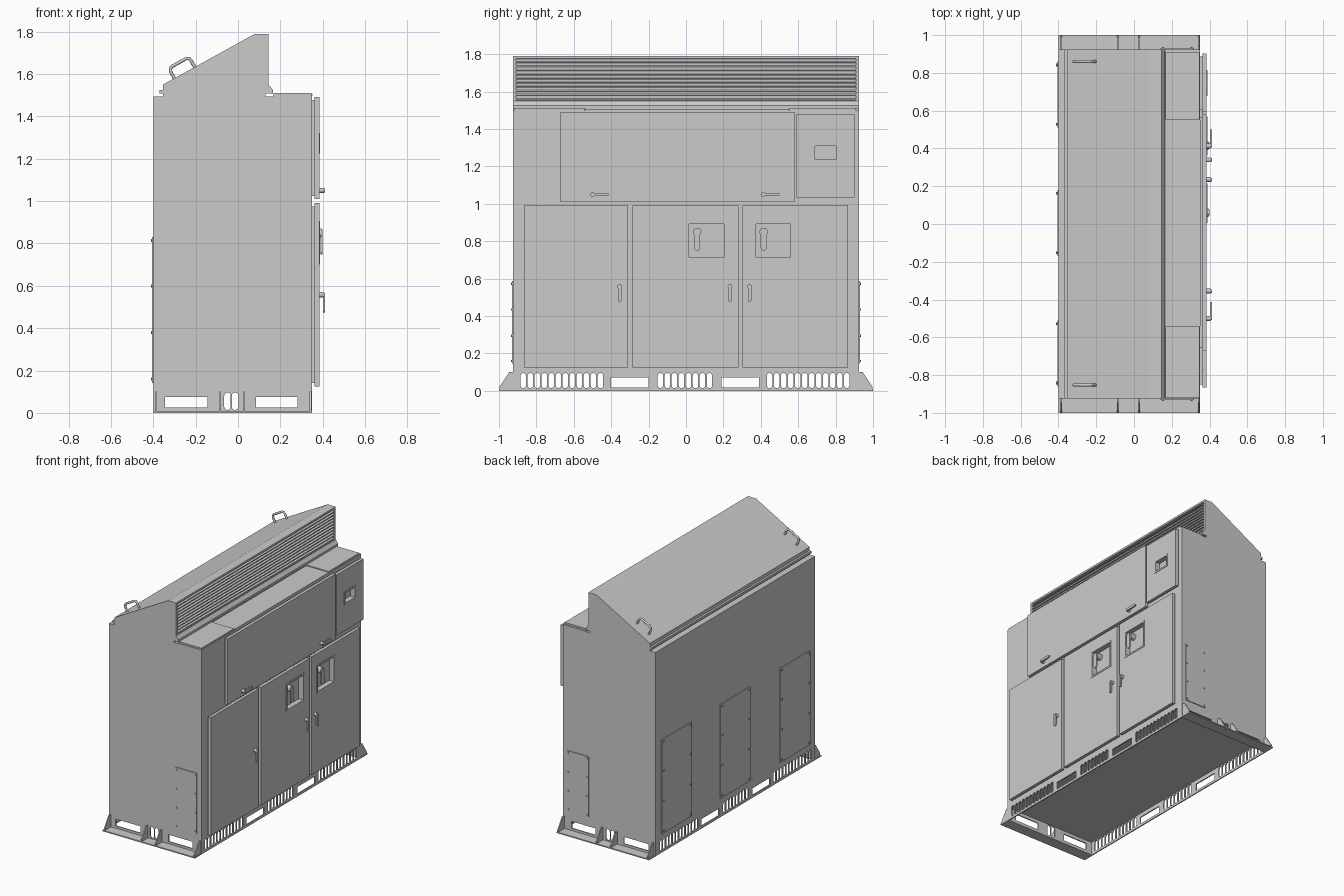
import bpy, bmesh, math
from mathutils import Matrix

if "Cube" in bpy.data.objects:
    bpy.data.objects.remove(bpy.data.objects["Cube"])

AXES = {'x': ((0, 1, 0), (0, 0, 1), (1, 0, 0)),    # outline is (y, z)
        'y': ((1, 0, 0), (0, 0, 1), (0, -1, 0)),   # outline is (x, z)
        'z': ((1, 0, 0), (0, 1, 0), (0, 0, 1))}    # outline is (x, y)


def link(name, mesh):
    ob = bpy.data.objects.new(name, mesh)
    bpy.context.scene.collection.objects.link(ob)
    return ob


def plate(name, axis, lo, hi, outer, holes=()):
    """Flat sheet with holes, spanning lo..hi along an axis."""
    cu = bpy.data.curves.new(name, 'CURVE')
    cu.dimensions, cu.fill_mode, cu.extrude = '2D', 'BOTH', (hi - lo) / 2
    for pts in [outer, *holes]:
        sp = cu.splines.new('POLY')
        sp.points.add(len(pts) - 1)
        for p, (u, v) in zip(sp.points, pts):
            p.co = (u, v, 0, 1)
        sp.use_cyclic_u = True
    tmp = link(name, cu)
    bpy.context.view_layer.update()
    me = bpy.data.meshes.new_from_object(tmp)
    bpy.data.objects.remove(tmp)
    m = Matrix(AXES[axis]).transposed().to_4x4()
    m.translation['xyz'.index(axis)] = (lo + hi) / 2
    me.transform(m)
    bm = bmesh.new()
    bm.from_mesh(me)
    bmesh.ops.remove_doubles(bm, verts=bm.verts, dist=1e-5)
    bmesh.ops.recalc_face_normals(bm, faces=bm.faces)
    bm.to_mesh(me)
    bm.free()
    for p in me.polygons:
        p.use_smooth = False
    return link(name, me)


def rect(u0, u1, v0, v1):
    return [(u0, v0), (u1, v0), (u1, v1), (u0, v1)]


def stadium(a, b, r, n=6):
    """Rounded slot outline around the segment a-b."""
    t = math.atan2(b[1] - a[1], b[0] - a[0])
    return [(c[0] + r * math.cos(t + s + math.pi * i / n), c[1] + r * math.sin(t + s + math.pi * i / n))
            for c, s in ((b, -math.pi / 2), (a, math.pi / 2)) for i in range(n + 1)]


def disc(u, v, r, n=14):
    return [(u + r * math.cos(2 * math.pi * i / n), v + r * math.sin(2 * math.pi * i / n)) for i in range(n)]


def ring(name, x0, x1, r, w):
    y0, y1, z0, z1 = r
    plate(name, 'x', x0, x1, rect(*r), [rect(y0 + w, y1 - w, z0 + w, z1 - w)])


def lever(name, hub, tip, r, x0, x1):
    plate(name + "_hub", 'x', x0, x1 - 0.006, disc(*hub, r * 1.4))
    plate(name + "_grip", 'x', x1 - 0.01, x1, stadium(hub, tip, r))


# cabinet and sloping hood in one side profile
body = plate("cabinet_body", 'y', -0.925, 0.925, [
    (-0.40, 0.1), (0.35, 0.1), (0.35, 1.5), (0.165, 1.5), (0.165, 1.495), (0.13, 1.495),
    (0.13, 1.508), (0.165, 1.508), (0.165, 1.525), (0.145, 1.55), (0.145, 1.79), (0.08, 1.79),
    (-0.355, 1.55), (-0.355, 1.525), (-0.37, 1.525), (-0.37, 1.508), (-0.355, 1.508),
    (-0.355, 1.495), (-0.40, 1.495)])

# louver recess
cutter = plate("louver_cutter", 'x', 0.118, 0.2, rect(-0.908, 0.908, 1.555, 1.776))
cutter.hide_render = True
mod = body.modifiers.new("louver_recess", 'BOOLEAN')
mod.operation, mod.object, mod.solver = 'DIFFERENCE', cutter, 'EXACT'
bpy.context.view_layer.update()
body.data = bpy.data.meshes.new_from_object(body.evaluated_get(bpy.context.evaluated_depsgraph_get()))
body.modifiers.clear()
bpy.data.objects.remove(cutter)

# louver slats
for i in range(10):
    z = 1.558 + i * 0.0218
    plate("louver_slat", 'y', -0.908, 0.908, [(0.144, z), (0.144, z + 0.006), (0.118, z + 0.02), (0.118, z + 0.014)])

# roof ledge covers
plate("roof_ledge", 'z', 1.5, 1.506, rect(0.167, 0.352, -0.54, 0.55))
for y0, y1 in ((-0.92, -0.543), (0.553, 0.91)):
    plate("roof_cover", 'z', 1.5, 1.511, rect(0.167, 0.348, y0, y1))

# plinth side walls with slots and fork pockets
slots = [(-0.87 + 0.0375 * i) for i in range(12)] + [(-0.137 + 0.0375 * i) for i in range(8)] \
    + [(0.447 + 0.0375 * i) for i in range(12)]
side_holes = [stadium((y, 0.029), (y, 0.081), 0.0145) for y in slots]
side_holes += [rect(-0.4, -0.2, 0.018, 0.07), rect(0.19, 0.39, 0.018, 0.07)]
for x in (-0.40, 0.342):
    plate("plinth_side", 'x', x, x + 0.008, rect(-0.925, 0.925, 0, 0.1), side_holes)

# plinth ends, foot flanges, gussets and end hatches
end_holes = [rect(-0.345, -0.145, 0.025, 0.075), rect(0.085, 0.28, 0.025, 0.075)]
end_holes += [stadium((x, 0.029), (x, 0.081), 0.0155) for x in (-0.05, -0.014)]
for s in (-1, 1):
    def yspan(a, b):
        return sorted((s * a, s * b))
    plate("plinth_end", 'y', *yspan(0.917, 0.925), rect(-0.392, 0.342, 0, 0.1), end_holes)
    plate("foot_flange", 'z', 0, 0.008, rect(-0.40, 0.35, *yspan(0.915, 1.0)))
    for x in (-0.39, -0.09, 0.025, 0.338):
        plate("foot_gusset", 'x', x, x + 0.008,
              [(s * 0.925, 0.008), (s * 0.998, 0.008), (s * 0.998, 0.02), (s * 0.945, 0.1), (s * 0.925, 0.1)])
    plate("end_hatch", 'y', *yspan(0.925, 0.931), rect(0.14, 0.317, 0.145, 0.588))
    for x in (0.153, 0.304):
        for z in (0.16, 0.295, 0.435, 0.573):
            plate("end_hatch_screw", 'y', *yspan(0.931, 0.936), disc(x, z, 0.006, 8))

# rear hatches
for yc in (-0.685, 0.005, 0.685):
    plate("rear_hatch", 'x', -0.406, -0.40, rect(yc - 0.175, yc + 0.175, 0.14, 0.83))
    for dy in (-0.157, 0.157):
        for z in (0.16, 0.38, 0.6, 0.815):
            plate("rear_hatch_screw", 'x', -0.412, -0.406, disc(yc + dy, z, 0.007, 8))

# doors: (y0, y1, z0, z1), openings; each sits on an inset gasket
doors = [("lower_door", (-0.865, -0.31, 0.125, 0.99), []),
         ("lower_door", (-0.285, 0.28, 0.125, 0.99), [(0.005, 0.215, 0.70, 0.905)]),
         ("lower_door", (0.303, 0.865, 0.125, 0.99), [(0.362, 0.57, 0.70, 0.905)]),
         ("upper_door", (-0.67, 0.58, 1.01, 1.492), []),
         ("control_panel", (0.592, 0.902, 1.035, 1.48), [(0.677, 0.815, 1.225, 1.322)])]
for name, r, openings in doors:
    plate(name, 'x', 0.362, 0.385, rect(*r), [rect(*o) for o in openings])
    ring(name + "_gasket", 0.35, 0.362, (r[0] + 0.015, r[1] - 0.015, r[2] + 0.015, r[3] - 0.015), 0.015)
    for o in openings:
        ring(name + "_window_frame", 0.35, 0.388, o, 0.012)

# rotary levers inside the window frames
for y in (0.06, 0.415):
    lever("switch_lever", (y, 0.85), (y, 0.765), 0.016, 0.35, 0.40)

# door levers, upright and horizontal
for y in (-0.355, 0.235, 0.34):
    lever("door_lever", (y, 0.558), (y, 0.484), 0.009, 0.385, 0.412)
for y in (-0.50, 0.413):
    lever("upper_lever", (y, 1.05), (y + 0.078, 1.05), 0.009, 0.385, 0.412)

# lifting handles on the hood slope
for y in (-0.852, 0.86):
    cu = bpy.data.curves.new("lifting_handle", 'CURVE')
    cu.dimensions, cu.bevel_depth, cu.bevel_resolution, cu.use_fill_caps = '3D', 0.008, 2, True
    path = [(-0.298, 1.575), (-0.319, 1.613), (-0.318, 1.628), (-0.310, 1.637),
            (-0.245, 1.673), (-0.233, 1.674), (-0.223, 1.666), (-0.202, 1.628)]
    sp = cu.splines.new('POLY')
    sp.points.add(len(path) - 1)
    for p, (x, z) in zip(sp.points, path):
        p.co = (x, y, z, 1)
    tmp = link("lifting_handle_path", cu)
    bpy.context.view_layer.update()
    me = bpy.data.meshes.new_from_object(tmp)
    bpy.data.objects.remove(tmp)
    link("lifting_handle", me)
